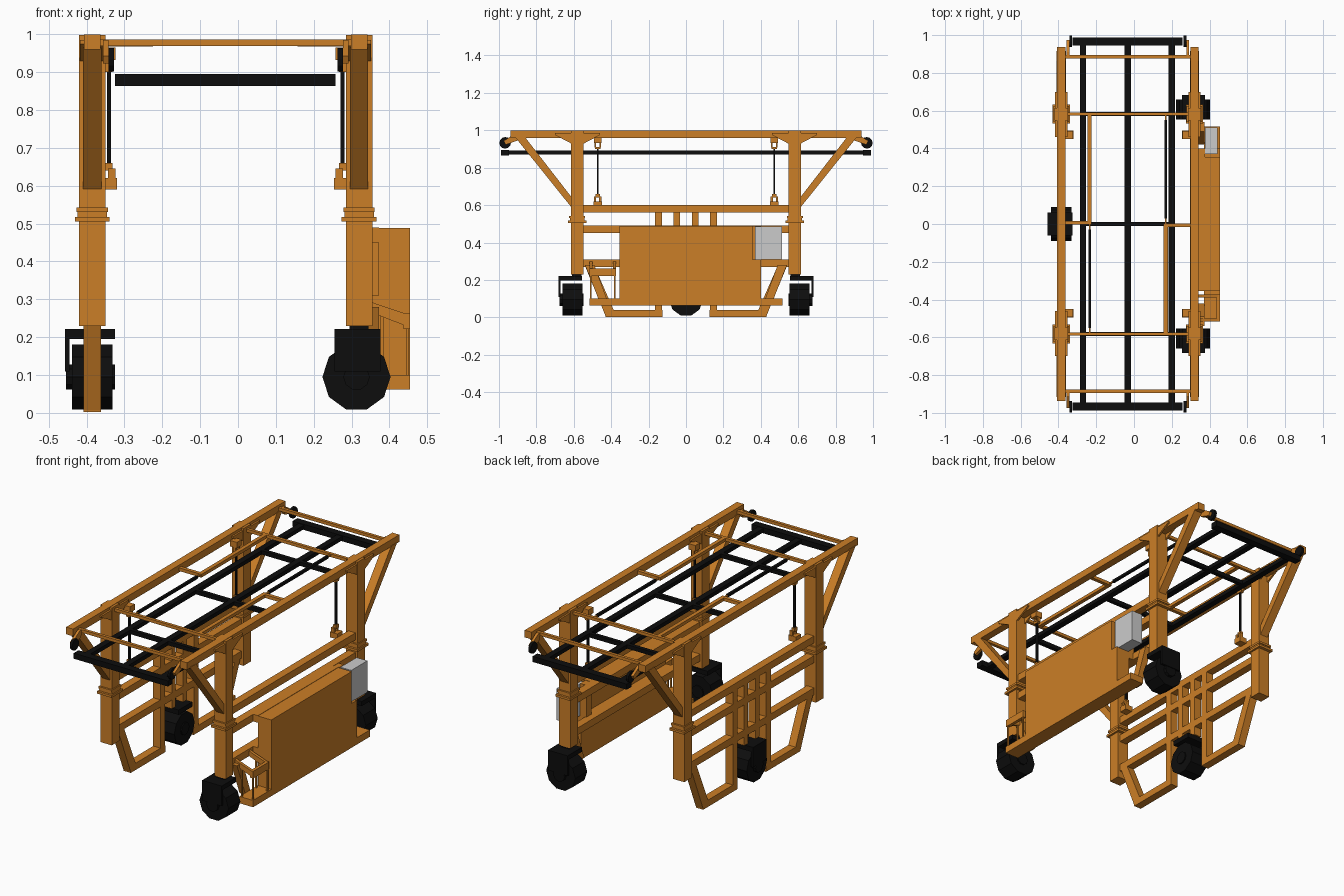
import bpy, bmesh, math
from mathutils import Vector

if "Cube" in bpy.data.objects:
    bpy.data.objects.remove(bpy.data.objects["Cube"])


def material(name, rgb):
    m = bpy.data.materials.new(name)
    m.diffuse_color = (*rgb, 1)
    m.use_nodes = True
    m.node_tree.nodes["Principled BSDF"].inputs["Base Color"].default_value = m.diffuse_color
    return m


ORANGE = material("orange_paint", (0.60, 0.21, 0.02))
BLACK = material("black_rubber", (0.004, 0.004, 0.004))


def finish(name, bm, mat):
    bmesh.ops.recalc_face_normals(bm, faces=bm.faces[:])
    me = bpy.data.meshes.new(name)
    bm.to_mesh(me)
    bm.free()
    if mat:
        me.materials.append(mat)
    ob = bpy.data.objects.new(name, me)
    bpy.context.collection.objects.link(ob)
    return ob


def box(name, x, y, z, mat=ORANGE):
    """Box from (min, max) ranges."""
    bm = bmesh.new()
    bmesh.ops.create_cube(bm, size=1)
    for v in bm.verts:
        v.co = Vector([(r[0] + r[1]) / 2 + c * abs(r[1] - r[0])
                       for r, c in zip((x, y, z), v.co)])
    return finish(name, bm, mat)


def prism(name, pts, axis, lo, hi, mat=ORANGE):
    """Extrude a profile: (y, z) along x, or (x, z) along y."""
    bm = bmesh.new()
    place = (lambda p: (lo, p[0], p[1])) if axis == "x" else (lambda p: (p[0], lo, p[1]))
    f = bm.faces.new([bm.verts.new(place(p)) for p in pts])
    ext = bmesh.ops.extrude_face_region(bm, geom=[f])["geom"]
    d = Vector((hi - lo, 0, 0)) if axis == "x" else Vector((0, hi - lo, 0))
    bmesh.ops.translate(bm, vec=d, verts=[g for g in ext if isinstance(g, bmesh.types.BMVert)])
    return finish(name, bm, mat)


def disc(name, axis, centre, r, width, sides, mat=BLACK):
    """Flat-sided wheel or rod around the x, y or z axis."""
    cx, cy, cz = centre
    ring = [(r * math.cos(2 * math.pi * i / sides), r * math.sin(2 * math.pi * i / sides))
            for i in range(sides)]
    if axis == "x":
        return prism(name, [(cy + a, cz + b) for a, b in ring], "x", cx - width / 2, cx + width / 2, mat)
    return prism(name, [(cx + a, cz + b) for a, b in ring], "y", cy - width / 2, cy + width / 2, mat)


def span(c, w):
    return (c - w / 2, c + w / 2)


SIDES = ((-0.385, 1), (0.32, -1))   # frame centre x, inward direction

for cx, inward in SIDES:
    # side frame beams
    box("top_beam", span(cx, 0.043), (-0.938, 0.938), (0.96, 1.0))
    box("upper_rail", span(cx, 0.045), (-0.56, 0.56), (0.56, 0.60))
    box("middle_rail", span(cx, 0.045), (-0.56, 0.56), (0.45, 0.49))
    box("lower_rail", span(cx, 0.045), (-0.56, 0.56), (0.27, 0.31))
    for s in (-1, 1):
        # column with collars, brace and gussets
        y = s * 0.582
        box("column", span(cx, 0.07), span(y, 0.066), (0.23, 0.998))
        box("collar_lower", span(cx, 0.092), span(y, 0.10), (0.505, 0.518))
        box("collar_middle", span(cx, 0.078), span(y, 0.076), (0.518, 0.531))
        box("collar_upper", span(cx, 0.082), span(y, 0.086), (0.531, 0.543))
        prism("corner_brace", [(s * 0.862, 0.965), (s * 0.915, 0.965), (s * 0.61, 0.585),
                               (s * 0.61, 0.64)], "x", cx - 0.024, cx + 0.024)
        for off in (-0.032, 0.022):
            prism("gusset", [(s * 0.70, 0.985), (s * 0.46, 0.985), (s * 0.46, 0.975),
                             (s * 0.545, 0.93), (s * 0.615, 0.93), (s * 0.70, 0.975)],
                  "x", cx + off, cx + off + 0.01)
        # hoist: upper bracket, cable and lower clevis
        yh, hx = s * 0.472, cx + inward * 0.044
        box("hoist_bracket", (cx + inward * 0.02, cx + inward * 0.062), span(yh, 0.042), (0.932, 0.965))
        for q in (-1, 1):
            box("hoist_lug", span(hx, 0.018), span(yh + q * 0.014, 0.009), (0.907, 0.935))
            box("clevis_lug", span(cx + inward * 0.052, 0.02), span(yh + q * 0.014, 0.012), (0.618, 0.645))
        box("hoist_eye", span(hx, 0.018), span(yh, 0.03), (0.90, 0.912))
        box("hoist_cable", span(hx, 0.010), span(yh, 0.010), (0.655, 0.91), BLACK)
        box("clevis_base", (cx + inward * 0.02, cx + inward * 0.066), span(yh, 0.046), (0.59, 0.62))
        box("clevis_head", span(hx, 0.018), span(yh, 0.024), (0.64, 0.66))
        # end roller on its hanger
        rx = cx + inward * 0.05
        disc("end_roller", "x", (rx, s * 0.967, 0.933), 0.031, 0.014, 12)
        prism("roller_hanger", [(s * 0.885, 0.985), (s * 0.91, 0.985), (s * 0.975, 0.943),
                                (s * 0.965, 0.923), (s * 0.90, 0.945)], "x",
              rx - inward * 0.022, rx - inward * 0.007)

# cross bars between the side frames
for y in (-0.885, -0.582, 0.582, 0.885):
    box("cross_bar", (-0.385, 0.32), span(y, 0.017), (0.969, 0.986))

# offset bars with tie rods, one pair each way round
for bx, ex, s in ((-0.235, -0.385, 1), (0.168, 0.32, -1)):
    box("offset_bar", span(bx, 0.022), (0, s * 0.582), (0.968, 0.986))
    box("offset_arm", (min(bx - 0.011, ex), max(bx + 0.011, ex)), span(s * 0.007, 0.02), (0.968, 0.986))
for bx, s in ((-0.235, -1), (0.168, 1)):
    box("tie_rod", span(bx, 0.014), (s * 0.03, s * 0.55), (0.971, 0.985), BLACK)
    for a, b in ((0, 0.03), (0.55, 0.582)):
        box("tie_rod_end", span(bx, 0.009), (s * a, s * b), (0.974, 0.982))

# black lifting spreader
for x in (-0.27, -0.034, 0.20):
    box("spreader_beam", span(x, 0.034), (-0.96, 0.96), (0.87, 0.892), BLACK)
for y in (-0.582, 0, 0.582):
    box("spreader_cross", (-0.27, 0.20), span(y, 0.022), (0.87, 0.892), BLACK)
for s in (-1, 1):
    box("spreader_end", (-0.325, 0.258), span(s * 0.967, 0.042), (0.864, 0.895), BLACK)

# trapezoid legs below the left frame
LX = -0.385
for s in (-1, 1):
    box("foot_bar", span(LX, 0.045), (s * 0.125, s * 0.43), (0.002, 0.04))
    prism("foot_diagonal", [(s * 0.387, 0.04), (s * 0.40, 0.002), (s * 0.428, 0.002),
                            (s * 0.54, 0.275), (s * 0.49, 0.275)], "x", LX - 0.0225, LX + 0.0225)
    box("foot_post", span(LX, 0.045), span(s * 0.147, 0.04), (0.002, 0.56))
    box("wheel_post", span(LX, 0.045), span(s * 0.05, 0.035), (0.222, 0.56))

# left wheel, rolling along y
disc("left_wheel", "x", (LX, 0, 0.095), 0.09, 0.107, 10)
disc("left_wheel_hub", "x", (LX - 0.005, 0, 0.095), 0.035, 0.13, 10)
box("left_fork_top", (-0.457, -0.325), span(0, 0.12), (0.195, 0.222), BLACK)
box("left_fork_side", (-0.457, -0.445), span(0, 0.12), (0.11, 0.222), BLACK)

# right wheels, turned to roll along x
for s in (-1, 1):
    y = s * 0.607
    disc("right_wheel", "y", (0.313, y, 0.095), 0.09, 0.105, 10)
    disc("right_wheel_hub", "y", (0.313, y + s * 0.005, 0.095), 0.035, 0.13, 10)
    box("right_fork_top", span(0.316, 0.122), (s * 0.555, s * 0.682), (0.197, 0.222), BLACK)
    box("right_fork_side", span(0.316, 0.122), (s * 0.670, s * 0.682), (0.11, 0.222), BLACK)
    box("wheel_swivel", span(0.32, 0.05), span(s * 0.585, 0.05), (0.215, 0.235), BLACK)

# machinery housing on the right
box("housing", (0.371, 0.455), (-0.355, 0.355), (0.062, 0.488))
box("housing_extension", (0.371, 0.455), (0.355, 0.40), (0.062, 0.31))
box("housing_base", (0.371, 0.455), (-0.517, 0.515), (0.062, 0.10))
box("housing_mount", (0.335, 0.372), (-0.355, 0.355), (0.45, 0.49))
box("housing_mount_lower", (0.335, 0.372), (-0.355, 0.355), (0.27, 0.31))
box("control_cabinet", (0.375, 0.442), (0.37, 0.512), (0.308, 0.485), None)
box("cabinet_bracket", (0.335, 0.375), (0.355, 0.40), (0.27, 0.488))

# access step: sloped frame on thin posts
for y in (-0.508, -0.382):
    prism("step_arm", [(0.34, 0.30), (0.36, 0.29), (0.455, 0.258), (0.455, 0.225), (0.34, 0.27)],
          "y", y - 0.008, y + 0.008)
    box("step_post", span(0.448, 0.008), span(y, 0.008), (0.10, 0.24))
    box("step_post_inner", span(0.38, 0.008), span(y, 0.008), (0.10, 0.28))
box("step_edge", (0.437, 0.455), (-0.516, -0.374), (0.222, 0.262))
for s in (-1, 1):
    # right frame diagonals down to the housing base
    prism("base_diagonal", [(s * 0.42, 0.09), (s * 0.465, 0.09), (s * 0.54, 0.28), (s * 0.49, 0.28)],
          "x", 0.335, 0.372)
